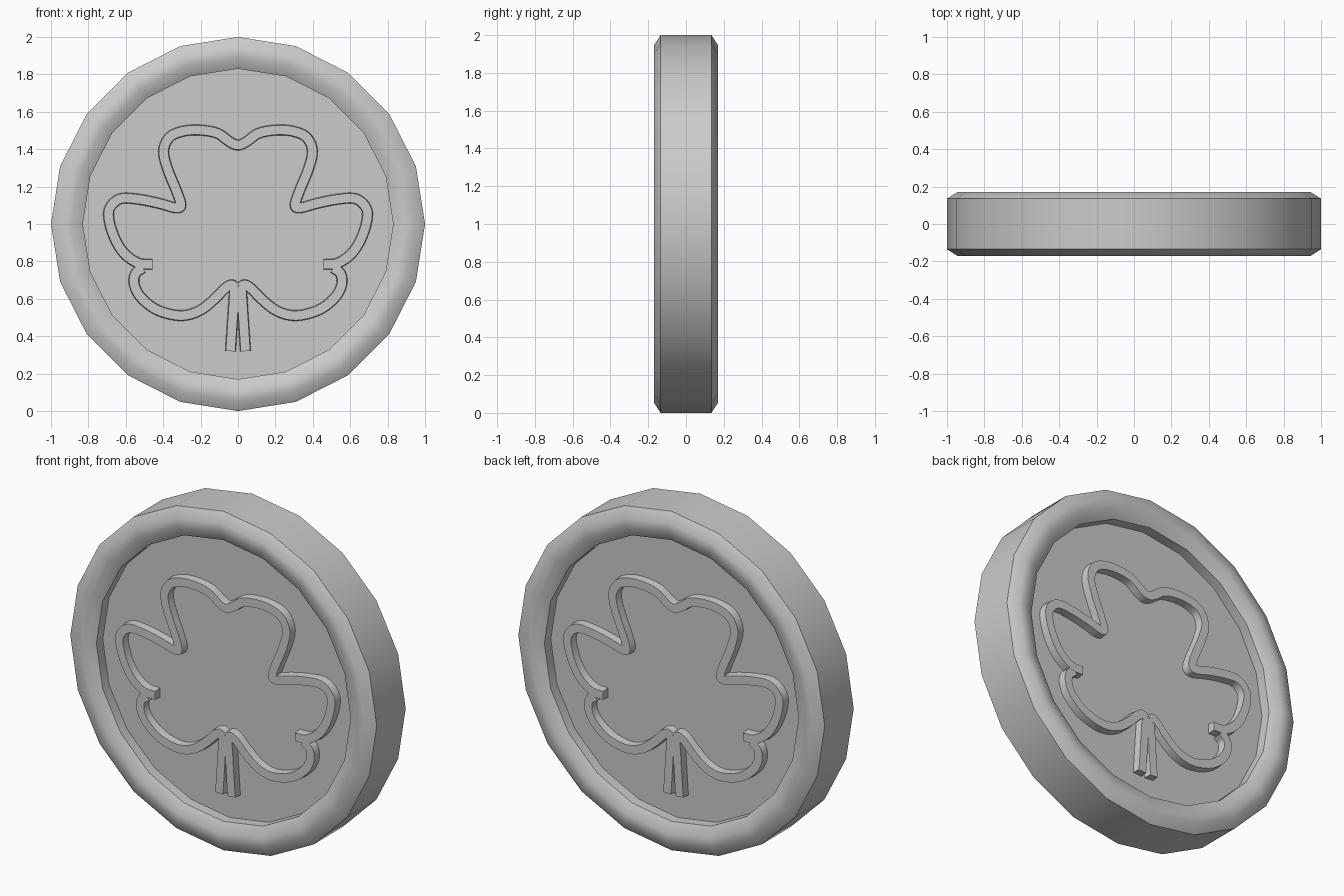
import bpy, bmesh, math
from mathutils import Vector

if "Cube" in bpy.data.objects:
    bpy.data.objects.remove(bpy.data.objects["Cube"])

SIDES = 20
FLOOR, TOP = 0.075, 0.12   # depth of the recess floor and of the relief top


def finish(bm, name, angle):
    bmesh.ops.recalc_face_normals(bm, faces=bm.faces)
    mesh = bpy.data.meshes.new(name)
    bm.to_mesh(mesh)
    bm.free()
    ob = bpy.data.objects.new(name, mesh)
    bpy.context.collection.objects.link(ob)
    bpy.ops.object.select_all(action='DESELECT')
    ob.select_set(True)
    bpy.context.view_layer.objects.active = ob
    bpy.ops.object.shade_smooth_by_angle(angle=math.radians(angle))
    return ob


def smooth_path(pts, steps=5):
    """Catmull-Rom curve through the points."""
    p = [Vector(q) for q in pts]
    p = [2 * p[0] - p[1]] + p + [2 * p[-1] - p[-2]]
    out = []
    for a, b, c, d in zip(p, p[1:], p[2:], p[3:]):
        for i in range(steps):
            t = i / steps
            out.append(0.5 * (2 * b + (c - a) * t + (2 * a - 5 * b + 4 * c - d) * t * t
                              + (3 * b - a - 3 * c + d) * t ** 3))
    return out + [p[-2]]


def ribbon(bm, path, top, width=0.05):
    """Raised strip following an x, z path on the front floor."""
    rings = []
    for i, p in enumerate(path):
        d = (path[min(i + 1, len(path) - 1)] - path[max(i - 1, 0)]).normalized()
        n = Vector((-d.y, d.x))
        ring = []
        for off, y in ((width / 2 + 0.004, FLOOR - 0.005), (width / 2, top),
                       (-width / 2, top), (-width / 2 - 0.004, FLOOR - 0.005)):
            q = p + n * off
            ring.append(bm.verts.new((q.x, -y, q.y)))
        rings.append(ring)
    for a, b in zip(rings, rings[1:]):
        for k in range(4):
            bm.faces.new((a[k], a[(k + 1) % 4], b[(k + 1) % 4], b[k]))
    bm.faces.new(rings[0])
    bm.faces.new(rings[-1])


# Coin body: lathed profile (radius, y), recessed on both faces
half = [(0.83, -FLOOR), (0.83, -0.135), (0.89, -0.17), (0.945, -0.17), (1.0, -0.135)]
profile = half + [(r, -y) for r, y in reversed(half)]
bm = bmesh.new()
rings = []
for r, y in profile:
    rings.append([bm.verts.new((r * math.sin(2 * math.pi * i / SIDES), y,
                                1 + r * math.cos(2 * math.pi * i / SIDES)))
                  for i in range(SIDES)])
for a, b in zip(rings, rings[1:]):
    for i in range(SIDES):
        j = (i + 1) % SIDES
        bm.faces.new((a[i], a[j], b[j], b[i]))
bm.faces.new(rings[0])
bm.faces.new(rings[-1])
finish(bm, "coin_body", 35)

# Clover outline, left half as x, z centrelines
upper = [(-0.045, 1.44), (-0.11, 1.485), (-0.20, 1.502), (-0.29, 1.497),
         (-0.365, 1.465), (-0.398, 1.39), (-0.375, 1.29), (-0.33, 1.18),
         (-0.305, 1.10), (-0.335, 1.087), (-0.42, 1.11), (-0.53, 1.132),
         (-0.63, 1.135), (-0.688, 1.08), (-0.685, 1.0), (-0.65, 0.905),
         (-0.60, 0.835), (-0.53, 0.79), (-0.457, 0.785)]
lower = [(-0.51, 0.765), (-0.548, 0.735), (-0.555, 0.68), (-0.525, 0.615),
         (-0.45, 0.55), (-0.36, 0.517), (-0.28, 0.512), (-0.20, 0.54),
         (-0.13, 0.595), (-0.07, 0.655), (-0.035, 0.675), (-0.012, 0.66)]
stem = [(-0.017, 0.67), (-0.04, 0.32)]


def flip(pts):
    return [(-x, z) for x, z in pts]


bm = bmesh.new()
ribbon(bm, smooth_path(flip(upper)[::-1] + [(0, 1.422)] + upper), TOP)
for side in (lower, flip(lower)):
    ribbon(bm, smooth_path(side), TOP - 0.0005)
for side in (stem, flip(stem)):
    ribbon(bm, [Vector(p) for p in side], TOP - 0.001)
front = finish(bm, "clover_front", 30)

# Same relief on the back
back = front.copy()
back.name = "clover_back"
back.rotation_euler.z = math.pi
bpy.context.collection.objects.link(back)
